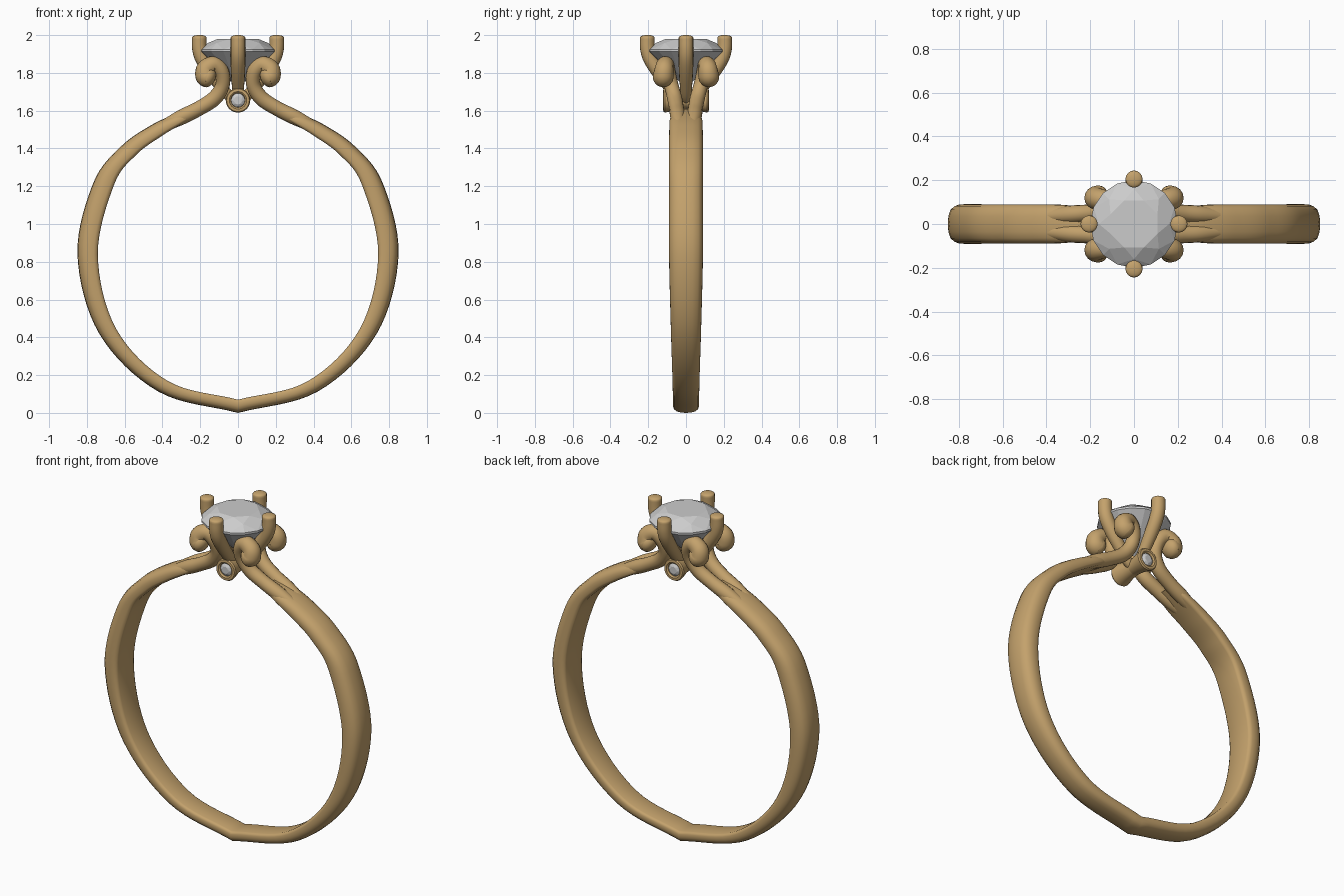
import bpy, bmesh
from math import sin, cos, pi, radians
from mathutils import Vector, Matrix

if "Cube" in bpy.data.objects:
    bpy.data.objects.remove(bpy.data.objects["Cube"])

gold = bpy.data.materials.new("gold")
gold.diffuse_color = (0.55, 0.36, 0.15, 1)
gold.use_nodes = True
gold.node_tree.nodes["Principled BSDF"].inputs["Base Color"].default_value = gold.diffuse_color


def finish(name, bm, mat=None, smooth=True):
    bmesh.ops.recalc_face_normals(bm, faces=bm.faces)
    me = bpy.data.meshes.new(name)
    bm.to_mesh(me)
    bm.free()
    ob = bpy.data.objects.new(name, me)
    bpy.context.collection.objects.link(ob)
    if mat:
        me.materials.append(mat)
    if smooth:
        bpy.ops.object.select_all(action='DESELECT')
        ob.select_set(True)
        bpy.context.view_layer.objects.active = ob
        bpy.ops.object.shade_smooth_by_angle(angle=radians(40))
    return ob


def spline(keys, n):
    """Catmull-Rom through tuples of numbers."""
    k = [Vector(p) for p in keys]
    k = [k[0] * 2 - k[1]] + k + [k[-1] * 2 - k[-2]]
    out = []
    for i in range(1, len(k) - 2):
        a, b, c, d = k[i - 1:i + 3]
        for s in range(n):
            t = s / n
            out.append((b * 2 + (c - a) * t + (a * 2 - b * 5 + c * 4 - d) * t * t
                        + (b * 3 - a - c * 3 + d) * t ** 3) / 2)
    return out + [k[-2]]


def loft(bm, rings, closed=False):
    vs = [[bm.verts.new(p) for p in r] for r in rings]
    n = len(vs[0])
    for i in range(len(vs) if closed else len(vs) - 1):
        a, b = vs[i], vs[(i + 1) % len(vs)]
        for j in range(n):
            bm.faces.new((a[j], a[(j + 1) % n], b[(j + 1) % n], b[j]))
    if not closed:
        bm.faces.new(vs[0])
        bm.faces.new(vs[-1])


def tube(name, keys, side, n=6, segs=16, round_start=0, round_end=0):
    """Tapered tube along (x, y, z, radius) keys lying roughly in a plane with normal side."""
    pts = spline(keys, n)
    side = Vector(side)
    rings = []

    def ring(c, t, r):
        u = (side - t * side.dot(t)).normalized()
        v = t.cross(u)
        rings.append([c + (u * cos(2 * pi * j / segs) + v * sin(2 * pi * j / segs)) * r
                      for j in range(segs)])
    pos = [p.to_3d() for p in pts]
    for i, p in enumerate(pts):
        t = (pos[min(i + 1, len(pos) - 1)] - pos[max(i - 1, 0)]).normalized()
        if i == 0 and round_start:
            for a in (80, 60, 40, 20):
                a = radians(a)
                ring(pos[0] - t * p[3] * round_start * sin(a), t, p[3] * cos(a))
        ring(pos[i], t, p[3])
    if round_end:
        for a in (20, 40, 60, 80):
            a = radians(a)
            ring(pos[-1] + t * p[3] * round_end * sin(a), t, p[3] * cos(a))
    bm = bmesh.new()
    loft(bm, rings)
    return finish(name, bm, gold)


# Shank: inner x,z / outer x,z / half width, from bottom up one side
half = [((0, .07), (0, 0), .07), ((.37, .168), (.422, .113), .071),
        ((.645, .445), (.735, .42), .08), ((.742, .84), (.85, .84), .09),
        ((.655, 1.21), (.765, 1.22), .09), ((.54, 1.365), (.62, 1.41), .09),
        ((.41, 1.462), (.465, 1.52), .089), ((.29, 1.535), (.33, 1.583), .085),
        ((.21, 1.585), (.235, 1.61), .06)]
inner = spline([a + (0,) for a, b, w in half], 8)
outer = spline([b + (w,) for a, b, w in half], 8)
# D-shaped section as (across, inner-to-outer)
section = [(-.93, .06), (-1, .2), (-.99, .5), (-.9, .72), (-.72, .88), (-.4, .97), (0, 1)]
section += [(-u, v) for u, v in section[-2::-1]] + [(.8, 0), (0, 0), (-.8, 0)]
rings = []
for s in (-1, 1):
    side = []
    for a, b in zip(inner, outer):
        side.append([Vector((s * (a.x + (b.x - a.x) * v), u * b.z, a.y + (b.y - a.y) * v))
                     for u, v in section])
    rings += side[::-1] if s < 0 else side[1:]
bm = bmesh.new()
loft(bm, rings)
finish("shank", bm, gold)

# Split shoulders ending in outward scrolls
scroll = [(.40, .035, 1.515, .03), (.30, .043, 1.565, .04), (.21, .05, 1.61, .039),
          (.125, .06, 1.665, .04), (.082, .078, 1.735, .038), (.088, .097, 1.805, .041),
          (.128, .108, 1.843, .045), (.17, .116, 1.82, .05), (.172, .12, 1.785, .054),
          (.158, .121, 1.776, .055)]
for sx in (-1, 1):
    for sy in (-1, 1):
        tube("scroll_shoulder", [(x * sx, y * sy, z, r) for x, y, z, r in scroll],
             (0, 1, 0), round_start=1, round_end=.7)

# Four claws
claw = [(0, 1.64, .022), (.05, 1.68, .028), (.105, 1.75, .034), (.155, 1.82, .038),
        (.19, 1.88, .039), (.204, 1.93, .039), (.205, 1.987, .039)]
for i in range(4):
    c, s = round(cos(i * pi / 2)), round(sin(i * pi / 2))
    tube("claw", [(d * c, d * s, z, r) for d, z, r in claw], (-s, c, 0), round_end=.35)


def brilliant(name, radius, matrix):
    """Faceted round stone, girdle at local z = 0."""
    bm = bmesh.new()

    def ring(n, r, z, off):
        return [bm.verts.new((r * cos((j + off) * 2 * pi / n), r * sin((j + off) * 2 * pi / n), z))
                for j in range(n)]
    table = ring(8, .58, .31, .5)
    kite = ring(8, .8, .2, 0)
    girdle = ring(16, 1, .03, 0)
    low = ring(16, 1, -.03, 0)
    pav = ring(8, .3, -.72, .5)
    tip = bm.verts.new((0, 0, -.98))
    bm.faces.new(table)
    for j in range(8):
        k = (j + 1) % 8
        g0, g1, g2 = 2 * j, 2 * j + 1, (2 * j + 2) % 16
        bm.faces.new((kite[j], table[j], table[j - 1]))
        bm.faces.new((table[j], kite[j], girdle[g1], kite[k]))
        bm.faces.new((kite[j], girdle[g0], girdle[g1]))
        bm.faces.new((kite[k], girdle[g1], girdle[g2]))
        bm.faces.new((pav[j], low[g1], low[g0]))
        bm.faces.new((pav[j], low[g2], low[g1]))
        bm.faces.new((pav[j], low[g2], pav[k]))
        bm.faces.new((pav[j], pav[k], tip))
    for j in range(16):
        k = (j + 1) % 16
        bm.faces.new((girdle[j], low[j], low[k], girdle[k]))
    bm.transform(matrix @ Matrix.Scale(radius, 4))
    finish(name, bm, smooth=False)


brilliant("centre_stone", .2, Matrix.Translation((0, 0, 1.918)))

# Small bezel-set stones under the head, front and back
cup = [(.001, 0), (.045, 0), (.05, .05), (.063, .1), (.065, .112), (.06, .12), (.046, .121),
       (.038, .114), (.036, .09), (.001, .07)]
for s in (-1, 1):
    m = Matrix.Translation((0, 0, 1.655)) @ Matrix.Rotation(-s * pi / 2, 4, 'X')
    bm = bmesh.new()
    loft(bm, [[Vector((r * cos(j * pi / 16), r * sin(j * pi / 16), z)) for j in range(32)]
              for r, z in cup])
    bm.transform(m)
    finish("side_bezel", bm, gold)
    brilliant("side_stone", .037, m @ Matrix.Translation((0, 0, .111)))
